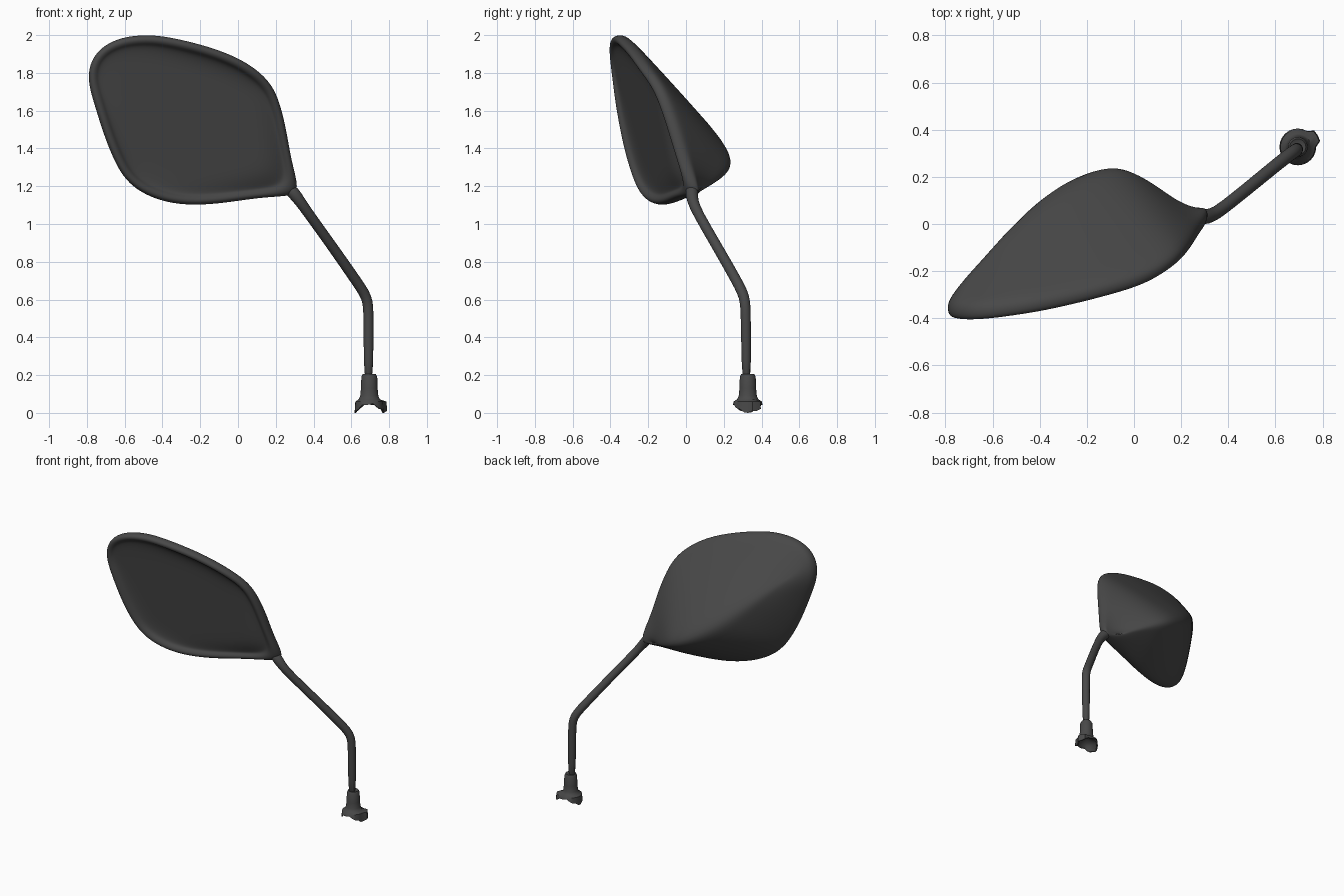
import bpy, bmesh, math
from mathutils import Vector as V

if "Cube" in bpy.data.objects:
    bpy.data.objects.remove(bpy.data.objects["Cube"])

mat = bpy.data.materials.new("dark grey plastic")
mat.diffuse_color = (0.065, 0.065, 0.065, 1)
mat.use_nodes = True
mat.node_tree.nodes["Principled BSDF"].inputs["Base Color"].default_value = mat.diffuse_color


def catmull(pts, closed, sub=8):
    n, out = len(pts), []
    for i in range(n if closed else n - 1):
        g = [pts[(i + k) % n] if closed else pts[min(max(i + k, 0), n - 1)] for k in (-1, 0, 1, 2)]
        for j in range(sub):
            t = j / sub
            out.append(0.5 * (2 * g[1] + (g[2] - g[0]) * t + (2 * g[0] - 5 * g[1] + 4 * g[2] - g[3]) * t**2
                              + (3 * g[1] - g[0] - 3 * g[2] + g[3]) * t**3))
    return out if closed else out + [pts[-1]]


def resample(pts, n):
    """n + 1 points evenly spaced along a polyline"""
    acc = [0]
    for a, b in zip(pts, pts[1:]):
        acc.append(acc[-1] + (b - a).length)
    out, k = [], 0
    for i in range(n + 1):
        d = acc[-1] * i / n
        while k < len(pts) - 2 and acc[k + 1] < d:
            k += 1
        out.append(pts[k].lerp(pts[k + 1], (d - acc[k]) / max(acc[k + 1] - acc[k], 1e-9)))
    return out


def finish(bm, name, subsurf):
    bmesh.ops.remove_doubles(bm, verts=bm.verts, dist=1e-5)
    bmesh.ops.recalc_face_normals(bm, faces=bm.faces)
    me = bpy.data.meshes.new(name)
    bm.to_mesh(me)
    bm.free()
    me.materials.append(mat)
    ob = bpy.data.objects.new(name, me)
    bpy.context.collection.objects.link(ob)
    for p in me.polygons:
        p.use_smooth = True
    if subsurf:
        ob.modifiers.new("smooth", 'SUBSURF').levels = subsurf
        ob.modifiers["smooth"].render_levels = subsurf
    return ob


def loft(bm, rings):
    rows = [[bm.verts.new(p) for p in r] for r in rings]
    for a, b in zip(rows, rows[1:]):
        n = len(a)
        for i in range(n):
            bm.faces.new((a[i], a[(i + 1) % n], b[(i + 1) % n], b[i]))
    return rows


# mirror head: rim outline from the stem corner, over the top, round to the bottom
rim = [V(p) for p in [
    (.315, .01, 1.16), (.275, -.05, 1.35), (.238, -.11, 1.55), (.178, -.175, 1.725), (.055, -.25, 1.84),
    (-.12, -.305, 1.92), (-.35, -.36, 1.98), (-.5, -.385, 1.995), (-.65, -.403, 1.97), (-.755, -.403, 1.895),
    (-.79, -.39, 1.78), (-.75, -.37, 1.62), (-.68, -.33, 1.41), (-.6, -.285, 1.25), (-.5, -.25, 1.168),
    (-.38, -.21, 1.123), (-.25, -.165, 1.107), (-.1, -.12, 1.115), (.1, -.06, 1.142), (.23, -.02, 1.153)]]
dense = catmull(rim, True)
tip, N = 9 * 8, 20
upper = resample(dense[:tip + 1], N)
lower = resample(dense[tip:] + [dense[0]], N)
outline = upper + lower[1:-1]
M = len(outline)

# ridge line along the back of the housing, one point shared by each upper/lower pair
ridge = resample(catmull([V(p) for p in [
    (.21, .06, 1.18), (.06, .19, 1.245), (-.1, .262, 1.325), (-.3, .19, 1.45),
    (-.5, .01, 1.62), (-.68, -.215, 1.79)]], False), N)
target = [ridge[i] if i <= N else ridge[2 * N - i] for i in range(M)]


def offset(inward, dy, smooth=0):
    out = []
    for i, p in enumerate(outline):
        t = outline[(i + 1) % M] - outline[i - 1]
        n = V((t.z, 0, -t.x)).normalized()
        if n.dot(V((-.25, 0, 1.55)) - V((p.x, 0, p.z))) < 0:
            n = -n
        out.append(p + n * inward + V((0, dy, 0)))
    # pull the tight stem corner inwards so that the ring stays round
    for _ in range(smooth):
        out = [(out[i - 1] + out[i] * 2 + out[(i + 1) % M]) / 4 if min(i, M - i) < 5 else out[i] for i in range(M)]
    return out


def on_plane(p):
    return V((p.x, -.37 + .237 * (p.x + .75) - .178 * (p.z - 1.62) + .022, p.z))


# front: nearly flat glass, then the rounded lip
glass = offset(.05, .024, 8)
glass = [p.lerp(on_plane(p), .4) for p in glass]
centre = on_plane(sum(outline, V()) / M)
rings = [[on_plane(centre.lerp(p, f)) for p in glass] for f in (.3, .6, .85)]
rings += [glass, offset(.04, .01, 5), offset(.022, -.003, 3), offset(.002, .002, 1), offset(-.008, .028), offset(-.002, .065)]
edge = rings[-1]
# back: flatter above the ridge, fuller below it
for t in (.2, .4, .6, .8):
    row = []
    for i, (p, q) in enumerate(zip(edge, target)):
        c = p.lerp(q, .4)
        c.y = p.y + (q.y - p.y) * (.44 if i <= N else .54)
        row.append(p * (1 - t)**2 + c * 2 * t * (1 - t) + q * t * t)
    rings.append(row)
bm = bmesh.new()
rows = loft(bm, rings)
# close the back onto the ridge and the front onto the centre
rv = [bm.verts.new(p) for p in ridge]
rid = lambda i: rv[i if i <= N else 2 * N - i]
cv = bm.verts.new(centre)
for i in range(M):
    j = (i + 1) % M
    f = [rows[-1][i], rows[-1][j], rid(j), rid(i)]
    bm.faces.new(f)
    bm.faces.new((cv, rows[0][j], rows[0][i]))
finish(bm, "mirror_head", 2)

# bent stem, swelling where it meets the head
path = [(.22, .045, 1.205, .02), (.265, .035, 1.19, .034), (.295, .03, 1.165, .036), (.328, .035, 1.12, .03),
        (.37, .06, 1.06, .028), (.5, .165, .88, .028), (.625, .268, .70, .029), (.668, .3, .637, .029),
        (.687, .313, .59, .029), (.691, .316, .53, .028), (.691, .318, .4, .027), (.691, .32, .15, .026)]
pts = [V(p[:3]) for p in path]
tube = []
for i, p in enumerate(pts):
    d = (pts[min(i + 1, len(pts) - 1)] - pts[max(i - 1, 0)]).normalized()
    u = d.cross(V((-.6, .8, 0))).normalized()
    w = d.cross(u)
    tube.append([p + (u * math.cos(a) + w * math.sin(a)) * path[i][3] for a in [k * math.tau / 12 for k in range(12)]])
bm = bmesh.new()
rows = loft(bm, tube)
bm.faces.new(rows[0])
bm.faces.new(rows[-1])
finish(bm, "stem", 1)

# collar flaring into a ragged, hollow foot
bm = bmesh.new()
S, foot = 24, []
for r, z in [(.02, .2), (.034, .207), (.042, .19), (.044, .13), (.048, .09), (.056, .072), (.074, .06), (.078, .02),
             (.07, .02), (.06, .05), (.04, .065), (.01, .08)]:
    ring = []
    for k in range(S):
        a = k * math.tau / S
        rr, zz = r, z
        if z < .03:  # ragged lower edge, arched at front and back
            zz = .024 - .022 * math.cos(2 * a) + (.006 if k % 3 == 1 else -.002)
        if .01 < z < .07 and r > .065 and k in (1, 2, 3):  # pointed tab
            rr += .02
        ring.append((.695 + rr * math.cos(a), .327 + rr * math.sin(a), max(zz, 0)))
    foot.append(ring)
rows = loft(bm, foot)
bm.faces.new(rows[0])
bm.faces.new(rows[-1])
ob = finish(bm, "base_foot", 0)
bpy.context.view_layer.objects.active = ob
ob.select_set(True)
bpy.ops.object.shade_smooth_by_angle(angle=math.radians(45))
